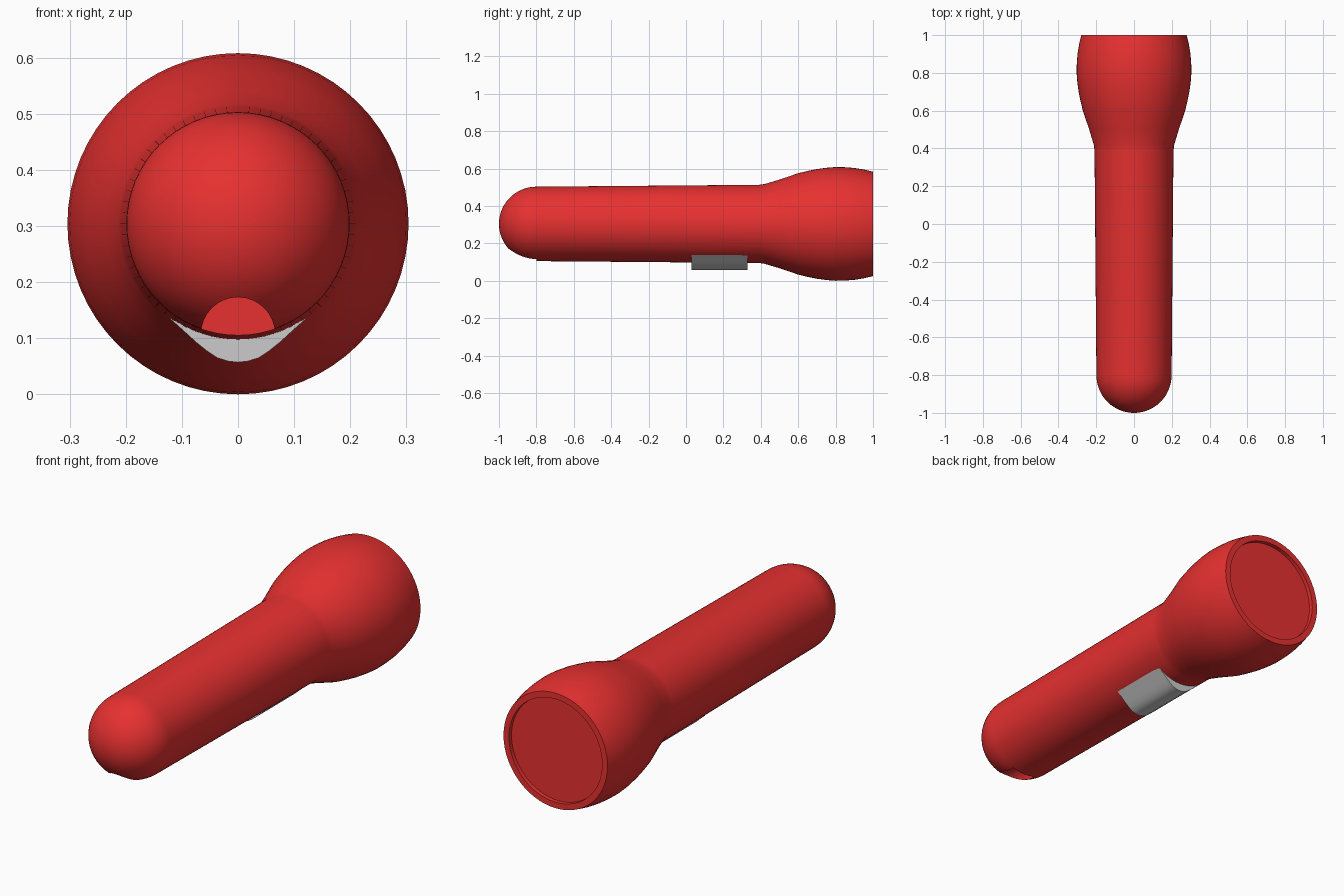
import bpy, bmesh
from math import sin, cos, pi, radians, sqrt

if "Cube" in bpy.data.objects:
    bpy.data.objects.remove(bpy.data.objects["Cube"])

AXIS_Z = 0.304
SEGMENTS = 64

red = bpy.data.materials.new("red_plastic")
red.diffuse_color = (0.8, 0.03, 0.03, 1)
red.use_nodes = True
red.node_tree.nodes["Principled BSDF"].inputs["Base Color"].default_value = red.diffuse_color


def finish(name, bm, mat=None):
    bmesh.ops.remove_doubles(bm, verts=bm.verts, dist=1e-5)
    bmesh.ops.recalc_face_normals(bm, faces=bm.faces)
    mesh = bpy.data.meshes.new(name)
    bm.to_mesh(mesh)
    bm.free()
    obj = bpy.data.objects.new(name, mesh)
    bpy.context.collection.objects.link(obj)
    if mat:
        mesh.materials.append(mat)
    return obj


def smooth(obj, angle=30):
    bpy.ops.object.select_all(action='DESELECT')
    bpy.context.view_layer.objects.active = obj
    obj.select_set(True)
    bpy.ops.object.shade_smooth_by_angle(angle=radians(angle))


def lathe(name, profile, mat):
    """Revolve (radius, y) points around the long axis."""
    bm = bmesh.new()
    verts = [bm.verts.new((r, y, AXIS_Z)) for r, y in profile]
    edges = [bm.edges.new(pair) for pair in zip(verts, verts[1:])]
    bmesh.ops.spin(bm, geom=verts + edges, cent=(0, 0, AXIS_Z), axis=(0, 1, 0),
                   angle=2 * pi, steps=SEGMENTS, use_duplicate=False)
    return finish(name, bm, mat)


def extrude_y(name, section, y0, y1, mat=None):
    """Extrude a closed (x, z) section along y."""
    bm = bmesh.new()
    face = bm.faces.new([bm.verts.new((x, y0, z)) for x, z in section])
    ext = bmesh.ops.extrude_face_region(bm, geom=[face], use_keep_orig=True)
    moved = [v for v in ext["geom"] if isinstance(v, bmesh.types.BMVert)]
    bmesh.ops.translate(bm, verts=moved, vec=(0, y1 - y0, 0))
    return finish(name, bm, mat)


# Body: domed tail, tapered handle, flared head and recessed lens
R = 0.199
dome = [(R * sin(a), -0.8 - 0.2 * cos(a)) for a in (i * pi / 32 for i in range(17))]
dome[0] = (0, -1)
head = [(0.209, 0.39), (0.213, 0.42), (0.237, 0.5), (0.271, 0.6), (0.283, 0.65),
        (0.293, 0.7), (0.300, 0.75), (0.304, 0.8), (0.303, 0.85), (0.299, 0.9),
        (0.291, 0.95), (0.279, 1.0)]
lens = [(0.25, 1.0), (0.25, 0.98), (0, 0.98)]
body = lathe("flashlight_body", dome + head + lens, red)

# Arched lanyard notch under the tail
arc = [(0.066 * cos(i * pi / 16), 0.107 + 0.066 * sin(i * pi / 16)) for i in range(17)]
cutter = extrude_y("notch_cutter", arc + [(-0.066, 0.05), (0.066, 0.05)], -1.1, -0.8)
cut = body.modifiers.new("notch", 'BOOLEAN')
cut.operation = 'DIFFERENCE'
cut.solver = 'EXACT'
cut.object = cutter
bpy.context.view_layer.objects.active = body
bpy.ops.object.modifier_apply(modifier="notch")
bpy.data.objects.remove(cutter)
smooth(body)

# Grey switch hugging the underside
half = [(0.125, 0.138), (0.1, 0.116), (0.075, 0.093), (0.055, 0.077), (0.037, 0.065), (0.018, 0.059)]
lower = [(-x, z) for x, z in half] + [(0, 0.057)] + half[::-1]
xs = [0.125 - 0.25 * i / 16 for i in range(1, 16)]
upper = [(x, AXIS_Z - sqrt(0.206 ** 2 - x * x)) for x in xs]
switch = extrude_y("switch", lower + upper, 0.03, 0.33)
smooth(switch)
